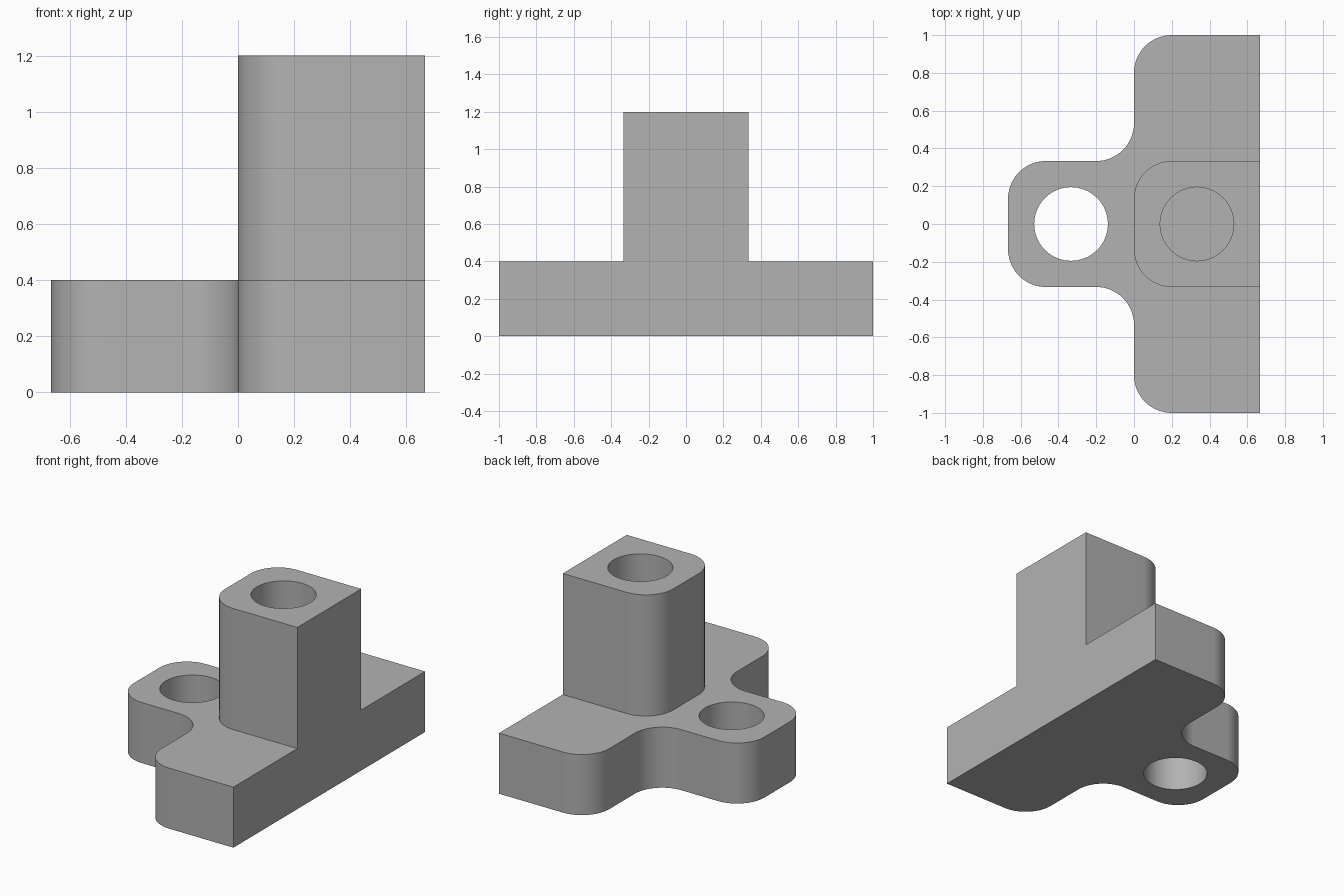
import bpy, bmesh
from math import cos, sin, radians

if "Cube" in bpy.data.objects:
    bpy.data.objects.remove(bpy.data.objects["Cube"])

HALF = 2 / 3      # half extent along x
ARM = 1 / 3       # half width of the arm and the tower
R = 0.2           # corner radius
HOLE = 0.195
BASE_TOP, TOWER_TOP = 0.4, 1.2

grey = bpy.data.materials.new("plain grey")
grey.use_nodes = True
colour = (0.45, 0.45, 0.45, 1)
grey.diffuse_color = colour
grey.node_tree.nodes["Principled BSDF"].inputs["Base Color"].default_value = colour


def arc(cx, cy, start, end, steps=16):
    """Points of a corner arc, angles in degrees."""
    angles = [radians(start + (end - start) * i / steps) for i in range(steps + 1)]
    return [(cx + R * cos(a), cy + R * sin(a)) for a in angles]


def mirrored(half):
    """Close a +y half outline with its mirror image."""
    return half + [(x, -y) for x, y in reversed(half)]


def prism(name, outline, bottom, top):
    """Extrude a flat outline upwards into a solid."""
    bm = bmesh.new()
    face = bm.faces.new([bm.verts.new((x, y, bottom)) for x, y in outline])
    walls = bmesh.ops.extrude_face_region(bm, geom=[face])["geom"]
    lifted = [v for v in walls if isinstance(v, bmesh.types.BMVert)]
    bmesh.ops.translate(bm, verts=lifted, vec=(0, 0, top - bottom))
    bmesh.ops.recalc_face_normals(bm, faces=bm.faces)
    mesh = bpy.data.meshes.new(name)
    bm.to_mesh(mesh)
    bm.free()
    mesh.materials.append(grey)
    obj = bpy.data.objects.new(name, mesh)
    bpy.context.collection.objects.link(obj)
    return obj


def cylinder(name, x, bottom, top, sides=64):
    ring = [radians(360 * i / sides) for i in range(sides)]
    return prism(name, [(x + HOLE * cos(a), HOLE * sin(a)) for a in ring], bottom, top)


# T-shaped base with rounded outer corners and filleted inner corners
base = prism("bracket", mirrored(
    [(HALF, 1)] + arc(R, 1 - R, 90, 180) + arc(-R, ARM + R, 0, -90)
    + arc(R - HALF, ARM - R, 90, 180)), 0, BASE_TOP)

# Tower, the through hole in the arm and the blind hole in the tower
tower = prism("tower", mirrored([(HALF, ARM)] + arc(R, ARM - R, 90, 180)),
              BASE_TOP / 2, TOWER_TOP)
arm_hole = cylinder("arm_hole_cutter", -ARM, -0.1, BASE_TOP + 0.1)
tower_hole = cylinder("tower_hole_cutter", ARM, BASE_TOP, TOWER_TOP + 0.1)

helpers = [(tower, "UNION"), (arm_hole, "DIFFERENCE"), (tower_hole, "DIFFERENCE")]
for helper, operation in helpers:
    mod = base.modifiers.new(helper.name, "BOOLEAN")
    mod.operation = operation
    mod.solver = "EXACT"
    mod.object = helper
    helper.hide_render = True

bpy.ops.object.select_all(action="DESELECT")
bpy.context.view_layer.objects.active = base
base.select_set(True)
for mod in list(base.modifiers):
    bpy.ops.object.modifier_apply(modifier=mod.name)
for helper, _ in helpers:
    bpy.data.objects.remove(helper)

# Smooth curved walls, sharp rims
bpy.ops.object.shade_smooth_by_angle(angle=radians(30))
